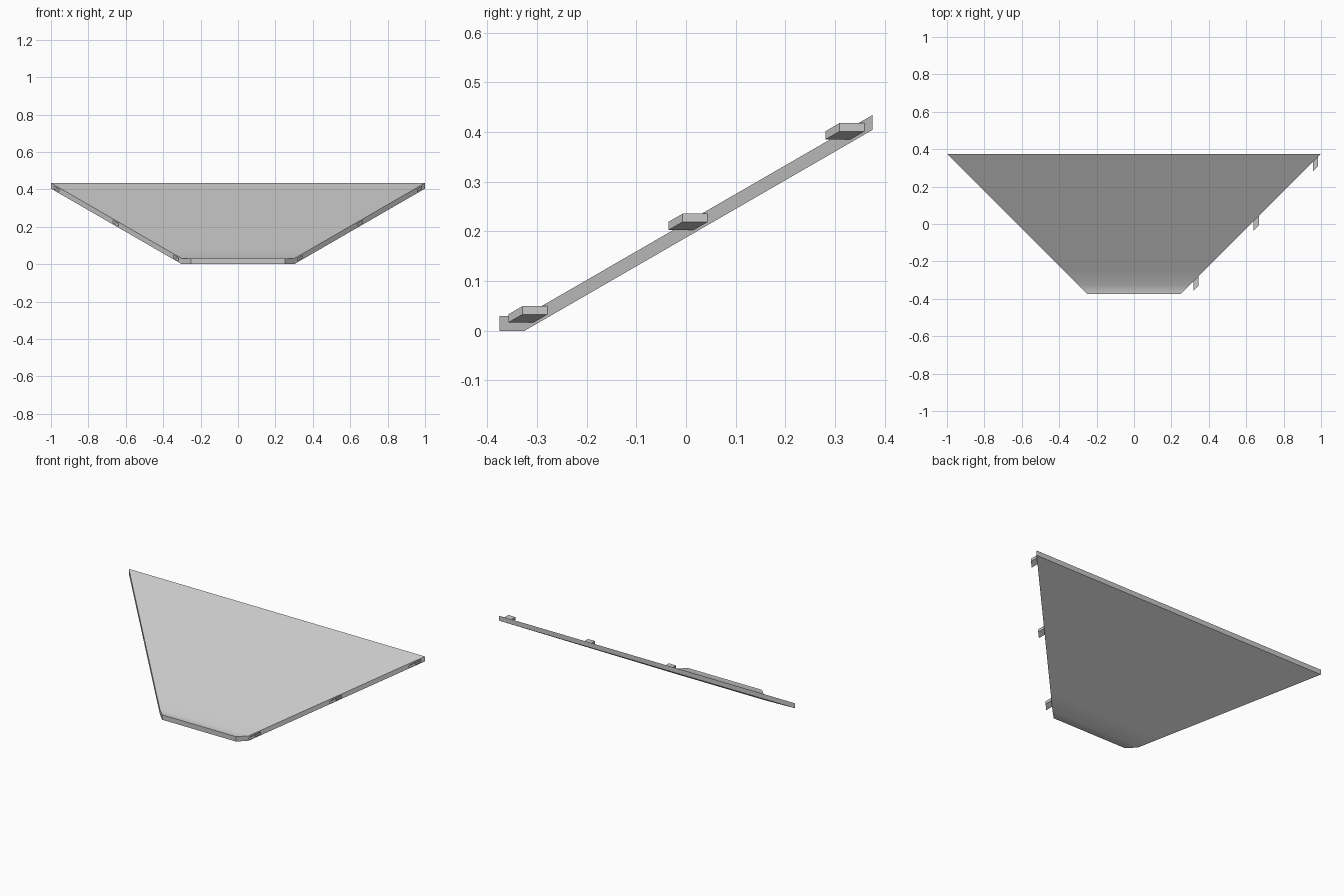
import bpy, bmesh, math
from mathutils import Vector, Matrix

if "Cube" in bpy.data.objects:
    bpy.data.objects.remove(bpy.data.objects["Cube"], do_unlink=True)

SLOPE = math.tan(math.radians(30))
THICK = 0.03
EDGE = 0.625          # side edges follow x = y + EDGE
LIP_BACK = -0.325     # fold between flat lip and slope

grey = bpy.data.materials.new("light_grey")
grey.use_nodes = True
colour = (0.58, 0.58, 0.58, 1)
grey.diffuse_color = colour
grey.node_tree.nodes["Principled BSDF"].inputs["Base Color"].default_value = colour


def make_object(name, bm):
    bmesh.ops.recalc_face_normals(bm, faces=bm.faces)
    mesh = bpy.data.meshes.new(name)
    bm.to_mesh(mesh)
    bm.free()
    mesh.materials.append(grey)
    obj = bpy.data.objects.new(name, mesh)
    bpy.context.collection.objects.link(obj)
    return obj


# Folded trapezoid panel, thickened straight up
def make_panel():
    bm = bmesh.new()
    rows = []
    for y in (-0.375, LIP_BACK, -0.24, 0.375):
        z = max(0, (y - LIP_BACK) * SLOPE)
        rows.append([bm.verts.new((s * (y + EDGE), y, z)) for s in (-1, 1)])
    for (a, b), (c, d) in zip(rows, rows[1:]):
        bm.faces.new((a, b, d, c))
    top = bmesh.ops.extrude_face_region(bm, geom=bm.faces[:])["geom"]
    bmesh.ops.translate(bm, vec=(0, 0, THICK),
                        verts=[v for v in top if isinstance(v, bmesh.types.BMVert)])
    return make_object("sloped_panel", bm)


# Slanted tab: a strip swept outward and upward from the panel edge
def make_tab(name, y, width=0.05, height=0.0165, reach=0.028):
    z = (y - LIP_BACK) * SLOPE + 0.0067
    sweep = Vector((reach, reach, reach * SLOPE))
    start = Vector((y + EDGE, y - width, z))
    bm = bmesh.new()
    section = [start + Vector((0, dy, dz))
               for dy, dz in ((0, 0), (width, 0), (width, height), (0, height))]
    inner = [bm.verts.new(p) for p in section]
    outer = [bm.verts.new(p + sweep) for p in section]
    bm.faces.new(inner)
    bm.faces.new(outer)
    for i in range(4):
        j = (i + 1) % 4
        bm.faces.new((inner[i], inner[j], outer[j], outer[i]))
    return make_object(name, bm)


panel = make_panel()

# Tabs on the left edge, matching slots in the right edge
pivot = Matrix.Translation((0, -EDGE, 0))
quarter_turn = pivot @ Matrix.Rotation(math.pi / 2, 4, 'Z') @ pivot.inverted()
for place, y in (("lower", -0.307), ("middle", 0.015), ("upper", 0.331)):
    make_tab(place + "_tab", y)
    cutter = make_tab(place + "_slot_cutter", y)
    cutter.data.transform(quarter_turn @ Matrix.Translation((0, 0.003, 0)))
    cut = panel.modifiers.new(place + "_slot", 'BOOLEAN')
    cut.operation = 'DIFFERENCE'
    cut.solver = 'EXACT'
    cut.object = cutter
    bpy.context.view_layer.objects.active = panel
    bpy.ops.object.modifier_apply(modifier=cut.name)
    bpy.data.objects.remove(cutter, do_unlink=True)

# Soft fold, crisp rims
bpy.ops.object.select_all(action='DESELECT')
panel.select_set(True)
bpy.context.view_layer.objects.active = panel
bpy.ops.object.shade_smooth_by_angle(angle=math.radians(35))
